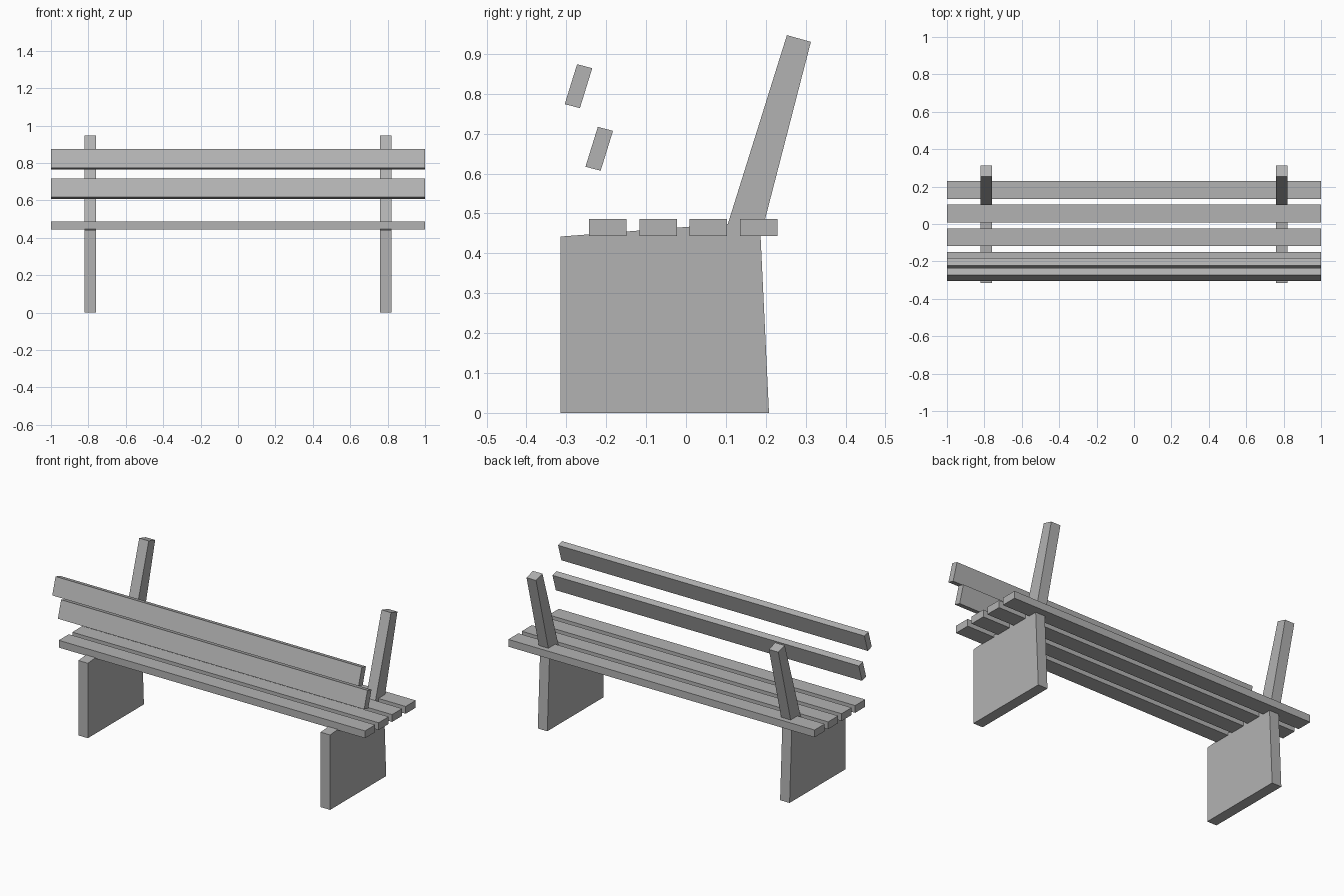
import bpy, bmesh

if "Cube" in bpy.data.objects:
    bpy.data.objects.remove(bpy.data.objects["Cube"])

grey = bpy.data.materials.new("plain grey")
grey.diffuse_color = (0.45, 0.45, 0.45, 1)
grey.use_nodes = True
grey.node_tree.nodes["Principled BSDF"].inputs["Base Color"].default_value = grey.diffuse_color


def extrude_x(name, profile, x0, x1):
    """Solid from a (y, z) outline running from x0 to x1."""
    bm = bmesh.new()
    face = bm.faces.new([bm.verts.new((x0, y, z)) for y, z in profile])
    ext = bmesh.ops.extrude_face_region(bm, geom=[face])
    verts = [g for g in ext["geom"] if isinstance(g, bmesh.types.BMVert)]
    bmesh.ops.translate(bm, verts=verts, vec=(x1 - x0, 0, 0))
    bmesh.ops.recalc_face_normals(bm, faces=bm.faces)
    mesh = bpy.data.meshes.new(name)
    bm.to_mesh(mesh)
    bm.free()
    mesh.materials.append(grey)
    ob = bpy.data.objects.new(name, mesh)
    bpy.context.collection.objects.link(ob)
    return ob


# End supports: leg panel and raked back post in one outline
support = [(-0.315, 0), (0.208, 0), (0.187, 0.442), (0.313, 0.93),
           (0.253, 0.947), (0.105, 0.474), (-0.315, 0.442)]
for side, x in (("left", -0.791), ("right", 0.791)):
    extrude_x(side + "_support", support, x - 0.031, x + 0.031)

# Seat slats
for i in range(4):
    y = -0.243 + i * 0.126
    extrude_x(f"seat_slat_{i + 1}",
              [(y, 0.443), (y + 0.094, 0.443), (y + 0.094, 0.486), (y, 0.486)], -1, 1)

# Tilted back slats, set forward above the seat
for name, y, z in (("lower_back_slat", -0.252, 0.617), ("upper_back_slat", -0.304, 0.774)):
    extrude_x(name, [(y, z), (y + 0.038, z - 0.010),
                     (y + 0.069, z + 0.090), (y + 0.031, z + 0.100)], -1, 1)
